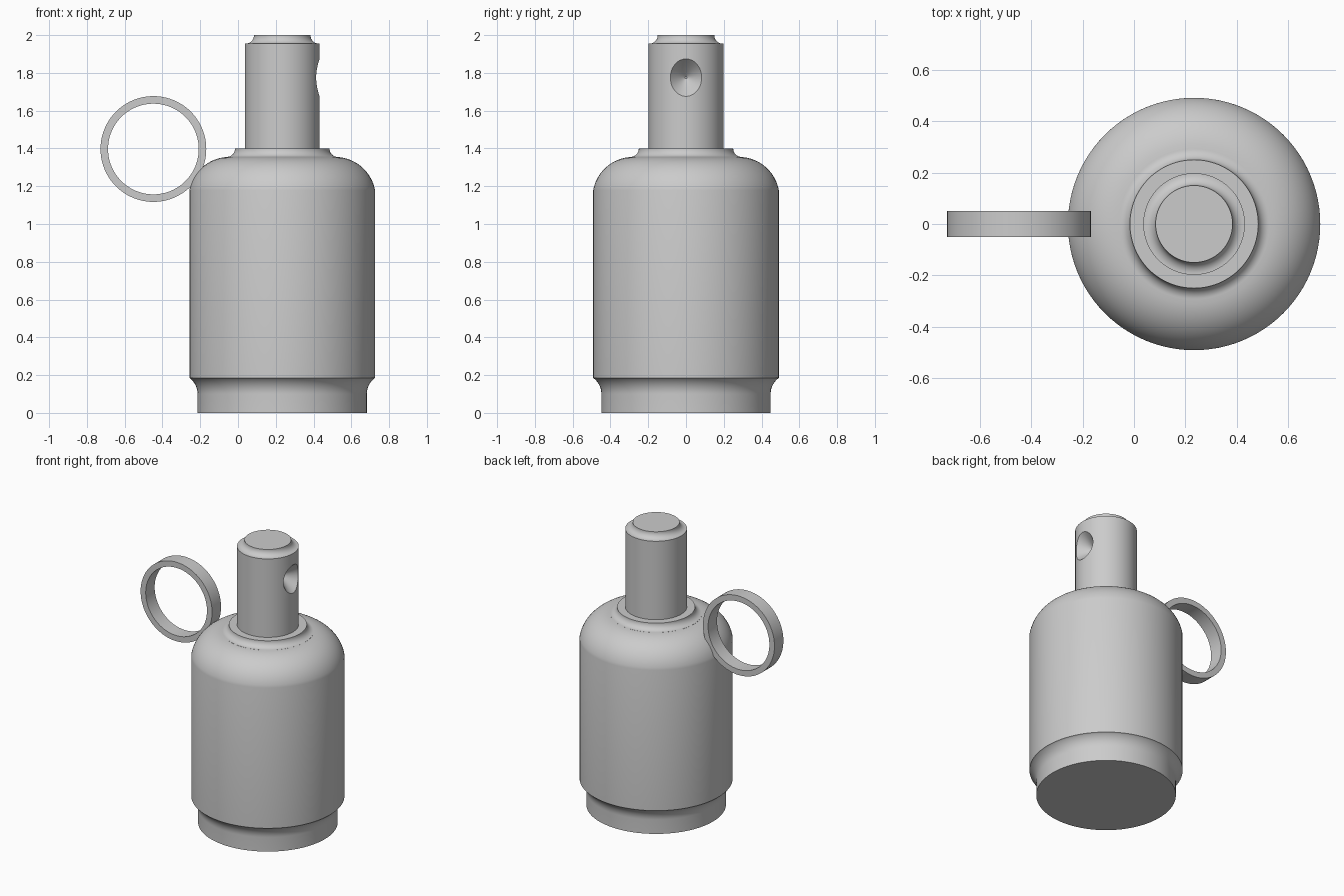
import bpy
from math import cos, sin, pi, radians
from mathutils import Matrix

cube = bpy.data.objects.get("Cube")
if cube:
    bpy.data.objects.remove(cube)

AXIS = 0.234
SIDES = 96

metal = bpy.data.materials.new("grey metal")
metal.use_nodes = True
GREY = (0.6, 0.6, 0.6, 1)
metal.diffuse_color = GREY
metal.node_tree.nodes["Principled BSDF"].inputs["Base Color"].default_value = GREY


def arc(cx, cz, radius, start, end, steps=10):
    """Profile points along a circular arc, angles in degrees."""
    angles = [radians(start + (end - start) * i / steps) for i in range(steps + 1)]
    return [(cx + radius * cos(a), cz + radius * sin(a)) for a in angles]


def lathe(name, profile, place, loop=False):
    """Revolve an (r, z) profile about z; cap the ends, or close it into a loop."""
    n = len(profile)
    verts = [(r * cos(2 * pi * i / SIDES), r * sin(2 * pi * i / SIDES), z)
             for r, z in profile for i in range(SIDES)]
    faces = []
    for k in range(n if loop else n - 1):
        a, b = k * SIDES, (k + 1) % n * SIDES
        for i in range(SIDES):
            j = (i + 1) % SIDES
            faces.append((a + i, a + j, b + j, b + i))
    if not loop:
        faces.append(tuple(reversed(range(SIDES))))
        faces.append(tuple((n - 1) * SIDES + i for i in range(SIDES)))
    mesh = bpy.data.meshes.new(name)
    mesh.from_pydata(verts, [], faces)
    mesh.transform(place)
    mesh.materials.append(metal)
    obj = bpy.data.objects.new(name, mesh)
    bpy.context.collection.objects.link(obj)
    return obj


def activate(obj):
    bpy.ops.object.select_all(action="DESELECT")
    obj.select_set(True)
    bpy.context.view_layer.objects.active = obj


upright = Matrix.Translation((AXIS, 0, 0))

# Body: foot, undercut, barrel, rounded shoulder, collar
body = lathe("body",
             [(0.448, 0)]
             + arc(0.553, 0.10, 0.105, 180, 126)
             + [(0.4915, 0.185)]
             + arc(0.28, 1.14, 0.215, 10.5, 86, 16)
             + arc(0.295, 1.40, 0.045, 270, 180),
             upright)

# Stem with a waisted tip
stem = lathe("stem",
             [(0.198, 1.38), (0.198, 1.66), (0.198, 1.89), (0.198, 1.955)]
             + arc(0.193, 1.998, 0.043, 270, 180)
             + [(0.15, 2.0)],
             upright)

# Countersunk dimple in the left side of the stem
sideways = Matrix.Translation((0, 0, 1.775)) @ Matrix.Rotation(pi / 2, 4, "Y")
cutter = lathe("dimple_cutter",
               [(0.006, 0.335), (0.03, 0.355), (0.083, 0.414), (0.119, 0.454)],
               sideways)
cutter.hide_render = True
activate(stem)
cut = stem.modifiers.new("dimple", "BOOLEAN")
cut.operation = "DIFFERENCE"
cut.solver = "EXACT"
cut.object = cutter
bpy.ops.object.modifier_apply(modifier=cut.name)
bpy.data.objects.remove(cutter)

# Pull ring beside the shoulder
ring = lathe("pull_ring",
             [(0.28, -0.05), (0.28, 0.05), (0.24, 0.05), (0.24, -0.05)],
             Matrix.Translation((-0.448, 0, 1.397)) @ Matrix.Rotation(pi / 2, 4, "X"),
             loop=True)

for part in (body, stem, ring):
    activate(part)
    bpy.ops.object.shade_smooth_by_angle(angle=radians(30))
